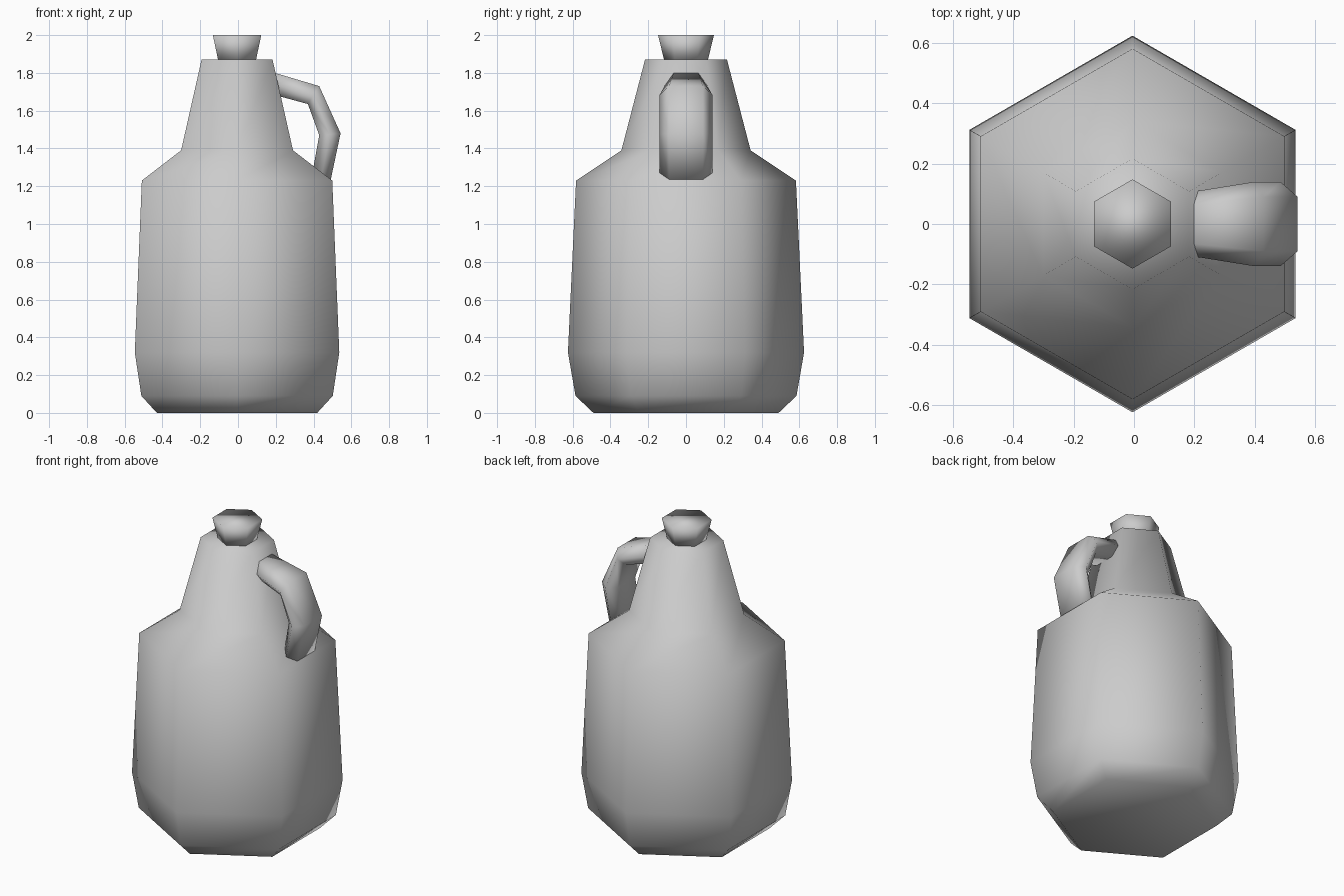
import bpy, bmesh
from math import sin, cos, pi

if "Cube" in bpy.data.objects:
    bpy.data.objects.remove(bpy.data.objects["Cube"])


def loft(name, rings):
    """Skin a list of equal-sized point rings and cap both ends."""
    bm = bmesh.new()
    loops = [[bm.verts.new(p) for p in ring] for ring in rings]
    n = len(loops[0])
    for a, b in zip(loops, loops[1:]):
        for i in range(n):
            j = (i + 1) % n
            bm.faces.new((a[i], a[j], b[j], b[i]))
    bm.faces.new(loops[0][::-1])
    bm.faces.new(loops[-1])
    bmesh.ops.recalc_face_normals(bm, faces=bm.faces)
    for f in bm.faces:
        f.smooth = True
    me = bpy.data.meshes.new(name)
    bm.to_mesh(me)
    bm.free()
    ob = bpy.data.objects.new(name, me)
    bpy.context.collection.objects.link(ob)
    return ob


def hexagon(r, z):
    # corners point along +y and -y
    return [(r * cos(pi / 2 + i * pi / 3) - 0.005, r * sin(pi / 2 + i * pi / 3), z)
            for i in range(6)]


def handle_ring(outer, inner, w_edge, w_mid):
    # six-sided flattened section between an outer and an inner point in xz
    (xo, zo), (xi, zi) = outer, inner
    xm, zm = (xo + xi) / 2, (zo + zi) / 2
    return [(xo, -w_edge, zo), (xo, w_edge, zo), (xm, w_mid, zm),
            (xi, w_edge, zi), (xi, -w_edge, zi), (xm, -w_mid, zm)]


# Jug body: base, belly, shoulder and neck
loft("jug_body", [hexagon(r, z) for r, z in [
    (0.49, 0), (0.585, 0.09), (0.625, 0.32), (0.582, 1.23), (0.342, 1.39), (0.217, 1.87)]])

# Stopper, flaring upward
loft("stopper", [hexagon(r, z) for r, z in [(0.115, 1.865), (0.148, 2.0)]])

# Handle, from neck to shoulder
loft("handle", [handle_ring(*s) for s in [
    ((0.195, 1.80), (0.205, 1.68), 0.065, 0.108),
    ((0.43, 1.73), (0.37, 1.635), 0.09, 0.14),
    ((0.543, 1.48), (0.43, 1.47), 0.09, 0.14),
    ((0.49, 1.23), (0.39, 1.25), 0.09, 0.14)]])
